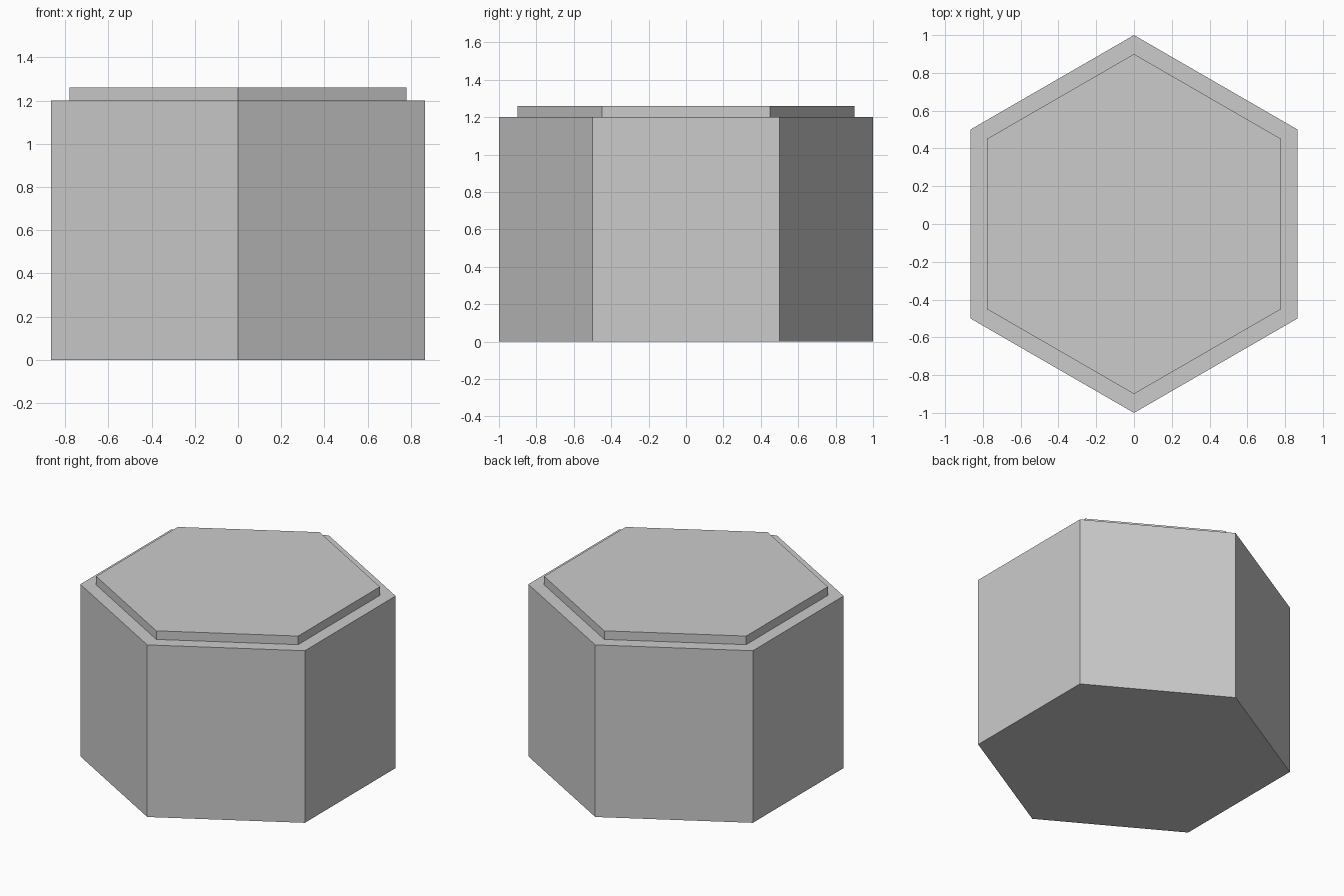
import bpy, bmesh
from math import sin, cos, pi

if "Cube" in bpy.data.objects:
    bpy.data.objects.remove(bpy.data.objects["Cube"])


def hex_prism(name, radius, z0, z1):
    """Flat-shaded hexagonal prism with corners pointing along +y and -y."""
    bm = bmesh.new()
    ring = [bm.verts.new((radius * sin(i * pi / 3), radius * cos(i * pi / 3), z0))
            for i in range(6)]
    base = bm.faces.new(ring)
    side = bmesh.ops.extrude_face_region(bm, geom=[base], use_keep_orig=True)
    top = [v for v in side["geom"] if isinstance(v, bmesh.types.BMVert)]
    bmesh.ops.translate(bm, verts=top, vec=(0, 0, z1 - z0))
    bmesh.ops.recalc_face_normals(bm, faces=bm.faces)
    mesh = bpy.data.meshes.new(name)
    bm.to_mesh(mesh)
    bm.free()
    obj = bpy.data.objects.new(name, mesh)
    bpy.context.collection.objects.link(obj)
    return obj


# Main column block
hex_prism("tile_body", 1.0, 0.0, 1.2)

# Thin inset slab on top
hex_prism("top_plate", 0.9, 1.2, 1.26)
